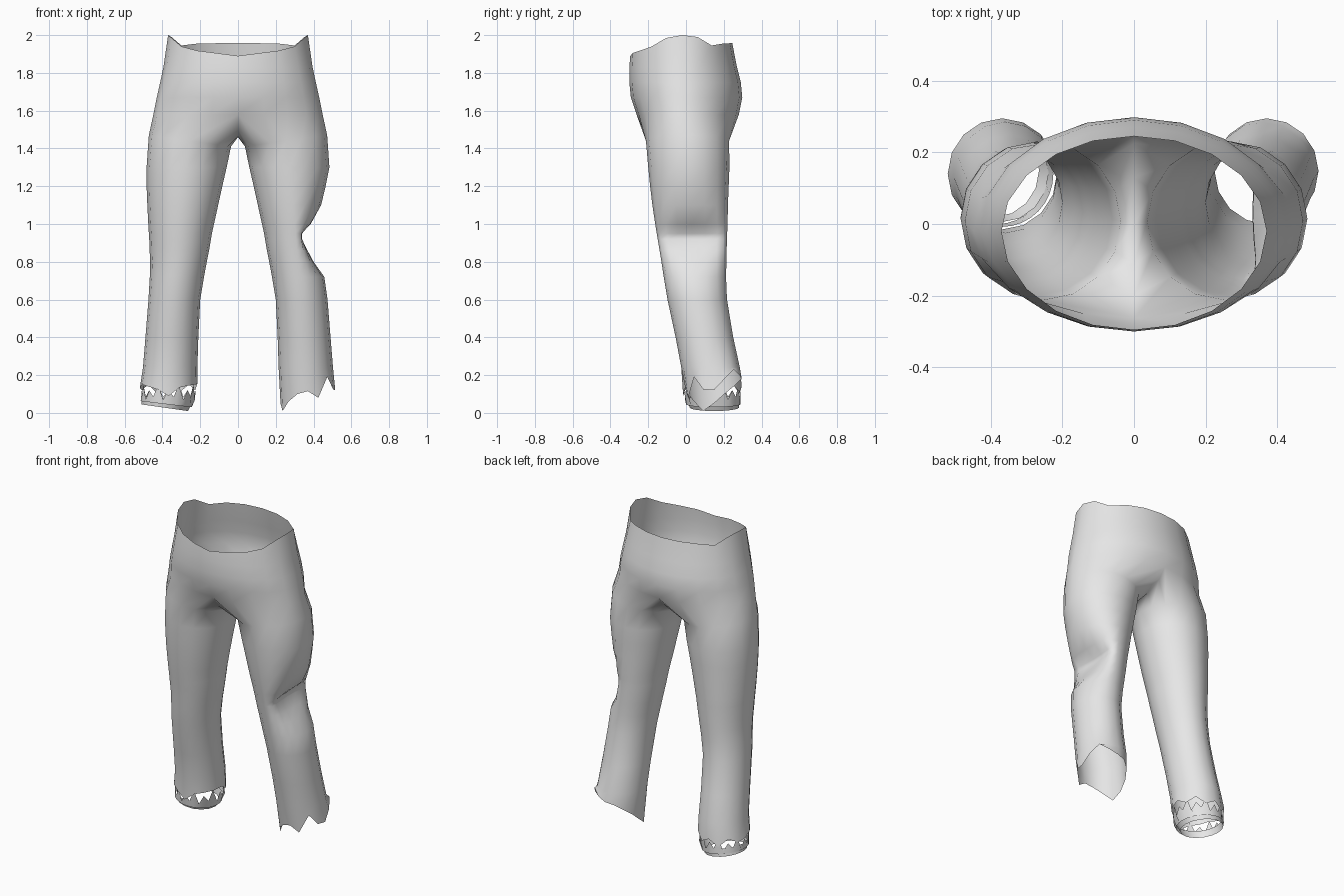
import bpy, bmesh, math

if "Cube" in bpy.data.objects:
    bpy.data.objects.remove(bpy.data.objects["Cube"])

N, M = 16, 10          # points per leg loop, steps in the torso half loop

fabric = bpy.data.materials.new("grey_fabric")
fabric.diffuse_color = (0.8, 0.8, 0.8, 1)
fabric.use_nodes = True
fabric.node_tree.nodes["Principled BSDF"].inputs["Base Color"].default_value = fabric.diffuse_color


def leg_loop(s, xi, xo, yf, yb, zs, dent=0.0, n=N):
    """Closed oval loop; starts at the inner front and runs outside to the back."""
    cx, rx, cy, ry = (xi + xo) / 2, (xo - xi) / 2, (yf + yb) / 2, (yb - yf) / 2
    pts = []
    for j in range(n):
        a = (j / n * N - 13) * 2 * math.pi / N
        x = cx - rx * math.cos(a) - dent * max(0, -math.cos(a)) ** 1.5
        pts.append((s * x, cy - ry * math.sin(a), zs(j, a)))
    return pts


def torso_loop(s, w, yf, yb, zs):
    """Half loop from the front centre around the hip to the back centre."""
    pts, yc = [], -0.02
    for j in range(M + 1):
        t = math.pi * j / M
        c = math.cos(t)
        x = 0.0 if j in (0, M) else s * w * math.sin(t)
        pts.append((x, yc + (yf - yc) * c if c > 0 else yc - (yb - yc) * c, zs(j)))
    return pts


def loft(bm, loops, s, closed, flip=False):
    """Skin successive loops, listed from the top down."""
    rows = [[bm.verts.new(p) for p in lp] for lp in loops]
    for up, lo in zip(rows, rows[1:]):
        n = len(up)
        for j in range(n if closed else n - 1):
            k = (j + 1) % n
            quad = [lo[j], lo[k], up[k], up[j]]
            if (s < 0) != flip:
                quad.reverse()
            bm.faces.new(quad)


def finish(bm, name):
    bmesh.ops.remove_doubles(bm, verts=bm.verts, dist=1e-4)
    me = bpy.data.meshes.new(name)
    bm.to_mesh(me)
    bm.free()
    me.materials.append(fabric)
    me.shade_smooth()
    ob = bpy.data.objects.new(name, me)
    bpy.context.collection.objects.link(ob)


# Waist rim heights, front centre to back centre
RIM = [1.89, 1.905, 1.918, 1.94, 1.985, 2.0, 1.99, 1.945, 1.955, 1.957, 1.957]
# Torso levels: height, half width, front, back
TORSO = [(1.83, .395, -.30, .27), (1.75, .412, -.30, .29),
         (1.67, .43, -.292, .298), (1.58, .448, -.262, .28)]
# Crotch seam between the legs, back to front
CROTCH = [(.225, 1.52), (.13, 1.475), (0, 1.46), (-.11, 1.463), (-.2, 1.50)]
# Leg levels: height, inner x, outer x, front, back, knee dent depth
LEG = [(1.44, .037, .472, -.212, .228, 0), (1.3, .06, .484, -.2, .23, 0),
       (1.2, .083, .484, -.19, .226, .02), (1.1, .105, .48, -.178, .222, .04),
       (1.0, .127, .475, -.163, .22, .09), (.95, .138, .472, -.155, .218, .14),
       (.92, .143, .47, -.15, .217, .14), (.86, .153, .468, -.14, .215, .10),
       (.8, .165, .465, -.13, .214, .065), (.72, .18, .467, -.118, .212, .01),
       (.6, .2, .474, -.098, .217, 0), (.4, .21, .49, -.055, .25, 0),
       (.24, .215, .503, -.025, .285, 0)]
# Torn hem heights around each leg
HEM = {1: [.10, .115, .08, .19, .125, .12, .18, .23, .20, .18, .17, .14, .10, .05, .01, .06],
       -1: [.135, .09, .125, .14, .15, .13, .12, .15, .10, .14, .11, .15, .12, .155, .15, .145]}
HEM_OVAL = {1: (.225, .515, 0, .295), -1: (.215, .52, -.015, .295)}

# Trousers: waist, hips and two torn legs
bm = bmesh.new()
for s in (1, -1):
    half = [torso_loop(s, .37, -.295, .245, lambda j: RIM[j])]
    half += [torso_loop(s, w, yf, yb, lambda j, z=z: z) for z, w, yf, yb in TORSO]
    loft(bm, half, s, closed=False)
    loops = [half[-1] + [(0.0, y, z) for y, z in CROTCH]]
    for i, (z, xi, xo, yf, yb, dent) in enumerate(LEG):
        tilt = 0.03 if i == 0 else 0
        loops.append(leg_loop(s, xi, xo, yf, yb,
                              lambda j, a, z=z, t=tilt: z - t * math.cos(a),
                              dent if s > 0 else 0))
    loops.append(leg_loop(s, *HEM_OVAL[s], lambda j, a: HEM[s][j]))
    loft(bm, loops, s, closed=True)
finish(bm, "trousers")


def cuff_z(a, outer, inner):
    return (outer + inner) / 2 + (inner - outer) / 2 * math.cos(a)


# Ragged turned-back lining under the hem of one leg
bm = bmesh.new()
loft(bm, [leg_loop(-1, .225, .512, -.008, .288,
                   lambda j, a: (.15, .085, .12, .07)[j % 4], n=32),
          leg_loop(-1, .245, .515, 0, .288,
                   lambda j, a: cuff_z(a, .062, .03), n=32)],
     -1, closed=True, flip=True)
finish(bm, "torn_lining")

# Narrow inner cuff band at the ankle
bm = bmesh.new()
loft(bm, [leg_loop(-1, .238, .505, .005, .28, lambda j, a: cuff_z(a, .09, .06)),
          leg_loop(-1, .265, .512, .02, .28, lambda j, a: cuff_z(a, .045, .01))],
     -1, closed=True)
finish(bm, "ankle_cuff")
